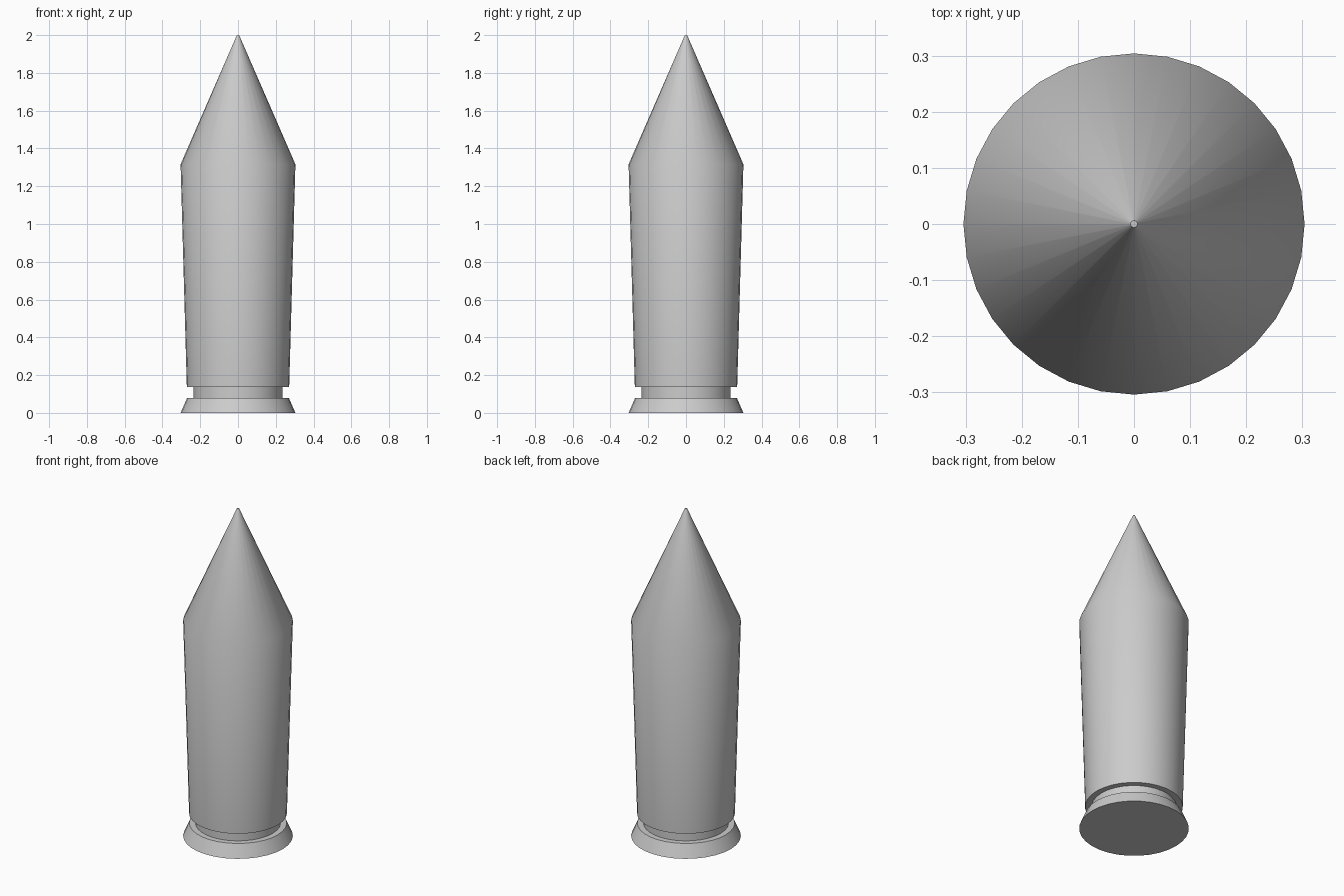
import bpy, bmesh, math

if "Cube" in bpy.data.objects:
    bpy.data.objects.remove(bpy.data.objects["Cube"])

SIDES = 32

# Half profile (radius, height): flared rim, extraction groove, tapered case, pointed tip
PROFILE = [
    (0.304, 0.0), (0.27, 0.078),
    (0.236, 0.078), (0.236, 0.138),
    (0.271, 0.138), (0.304, 1.316),
    (0.006, 2.0),
]


def lathe(name, profile, sides):
    bm = bmesh.new()
    rings = []
    for r, z in profile:
        rings.append([bm.verts.new((r * math.cos(2 * math.pi * i / sides),
                                    r * math.sin(2 * math.pi * i / sides), z))
                      for i in range(sides)])
    for a, b in zip(rings, rings[1:]):
        for i in range(sides):
            j = (i + 1) % sides
            bm.faces.new((a[i], a[j], b[j], b[i]))
    # Close the bottom and the tiny flat at the tip
    bm.faces.new(rings[0][::-1])
    bm.faces.new(rings[-1])
    bmesh.ops.recalc_face_normals(bm, faces=bm.faces)
    mesh = bpy.data.meshes.new(name)
    bm.to_mesh(mesh)
    bm.free()
    obj = bpy.data.objects.new(name, mesh)
    bpy.context.collection.objects.link(obj)
    return obj


# Whole round as one turned body
body = lathe("bullet_body", PROFILE, SIDES)
bpy.context.view_layer.objects.active = body
body.select_set(True)
bpy.ops.object.shade_smooth_by_angle(angle=math.radians(30))
